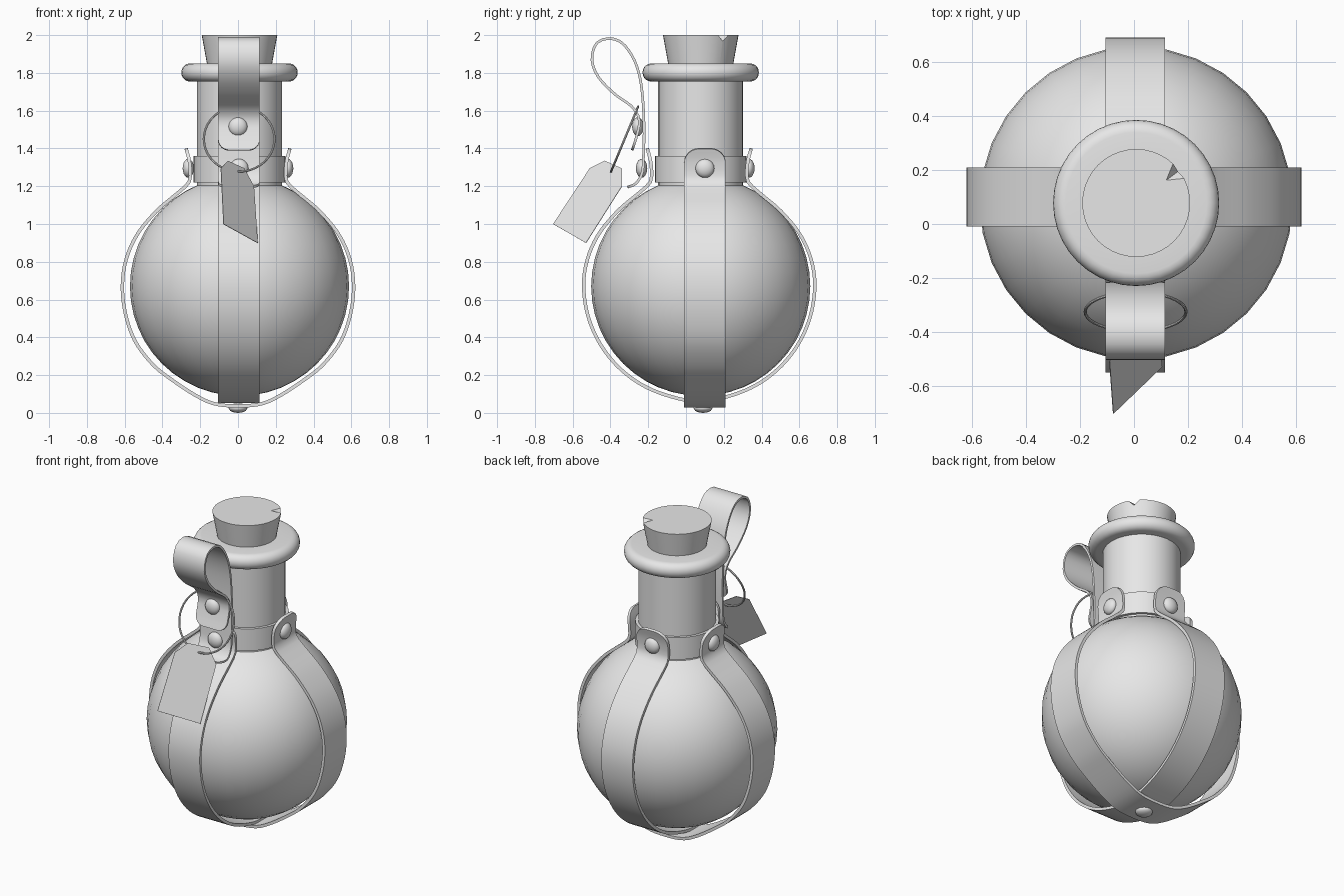
import bpy, bmesh, math
from mathutils import Vector, Matrix

if "Cube" in bpy.data.objects:
    bpy.data.objects.remove(bpy.data.objects["Cube"], do_unlink=True)

GREY = (0.8, 0.8, 0.8, 1)
grey = bpy.data.materials.new("plain grey")
grey.use_nodes = True
grey.diffuse_color = GREY
grey.node_tree.nodes["Principled BSDF"].inputs["Base Color"].default_value = GREY

AXIS = Vector((0.008, 0.078, 0))


def finish(name, bm, smooth=True):
    bmesh.ops.recalc_face_normals(bm, faces=bm.faces)
    mesh = bpy.data.meshes.new(name)
    bm.to_mesh(mesh)
    bm.free()
    mesh.materials.append(grey)
    ob = bpy.data.objects.new(name, mesh)
    bpy.context.collection.objects.link(ob)
    if smooth:
        bpy.ops.object.select_all(action="DESELECT")
        ob.select_set(True)
        bpy.context.view_layer.objects.active = ob
        bpy.ops.object.shade_smooth_by_angle(angle=math.radians(35))
    return ob


def lathe(name, profile, sides):
    bm = bmesh.new()
    verts = [bm.verts.new(AXIS + Vector((r, 0, z))) for r, z in profile]
    edges = [bm.edges.new(pair) for pair in zip(verts, verts[1:])]
    bmesh.ops.spin(bm, geom=verts + edges, cent=AXIS, axis=(0, 0, 1),
                   angle=math.tau, steps=sides, use_merge=True)
    bmesh.ops.remove_doubles(bm, verts=bm.verts, dist=0.0005)
    return finish(name, bm)


def smooth_path(points, steps=12):
    """Catmull-Rom samples through 2D points."""
    p = [Vector(q) for q in points]
    p = [2 * p[0] - p[1]] + p + [2 * p[-1] - p[-2]]
    out = []
    for a, b, c, d in zip(p, p[1:], p[2:], p[3:]):
        for i in range(steps):
            t = i / steps
            out.append(0.5 * (2 * b + (c - a) * t + (2 * a - 5 * b + 4 * c - d) * t * t
                              + (3 * b - a - 3 * c + d) * t ** 3))
    return out + [p[-2]]


def ribbon(name, points, place, half=0.11, corner=0.08, thick=0.018):
    """Leather band along a 2D path with rounded ends."""
    path = smooth_path(points)
    dist = [0]
    for a, b in zip(path, path[1:]):
        dist.append(dist[-1] + (b - a).length)
    total = dist[-1]

    def at(s):
        i = next((k for k in range(1, len(dist)) if dist[k] >= s), len(dist) - 1)
        t = (s - dist[i - 1]) / (dist[i] - dist[i - 1])
        return path[i - 1].lerp(path[i], min(t, 1))

    cap = [corner * (1 - math.cos(k * math.pi / 12)) for k in range(7)]
    count = int(total / 0.035)
    middle = [corner + (total - 2 * corner) * k / count for k in range(1, count)]
    bm = bmesh.new()
    rows = []
    for s in cap + middle + [total - c for c in reversed(cap)]:
        e = min(s, total - s, corner)
        w = half - corner + math.sqrt(max(0, corner ** 2 - (corner - e) ** 2))
        p = at(s)
        here, ahead, back = p, at(min(s + 0.008, total)), at(max(s - 0.008, 0))
        tangent = (ahead - back).normalized()
        n = Vector((-tangent.y, tangent.x)) * thick / 2
        rows.append([bm.verts.new(place(q.x, v, q.y))
                     for q, v in ((here + n, -w), (here + n, w), (here - n, w), (here - n, -w))])
    for a, b in zip(rows, rows[1:]):
        for k in range(4):
            bm.faces.new((a[k], a[k - 1], b[k - 1], b[k]))
    bm.faces.new(rows[0])
    bm.faces.new(rows[-1])
    return finish(name, bm)


def rivet(name, where, out, radius=0.05, height=0.03):
    bm = bmesh.new()
    bmesh.ops.create_uvsphere(bm, u_segments=20, v_segments=10, radius=1)
    turn = Vector(out).to_track_quat("Z", "Y").to_matrix().to_4x4()
    bm.transform(Matrix.Translation(where) @ turn @ Matrix.Diagonal((radius, radius, height, 1)))
    finish(name, bm)


# Flask: round body, neck and rolled lip
ball = [(0.58 * math.sin(a), 0.67 - 0.58 * math.cos(a))
        for a in (math.pi * k / 24 for k in range(22))]
lathe("body", ball + [(0.225, 1.23)], 32)
lathe("neck", [(0.225, 1.2), (0.225, 1.78)], 32)
lip = [(0.262 + 0.046 * math.cos(a), 1.802 + 0.048 * math.sin(a))
       for a in (math.pi * (k / 10 - 0.5) for k in range(11))]
lathe("lip", [(0.16, 1.754)] + lip + [(0.16, 1.85)], 40)
lathe("collar", [(0.225, 1.22), (0.243, 1.22), (0.243, 1.36), (0.225, 1.36), (0.225, 1.22)], 32)

# Cork with a chipped rim
cork = lathe("cork", [(0, 1.78), (0.16, 1.78), (0.2, 2.0), (0, 2.0)], 40)
bm = bmesh.new()
bmesh.ops.create_cone(bm, cap_ends=True, segments=4, radius1=0.06, radius2=0, depth=0.1)
a = math.radians(37)
radial = Vector((math.cos(a), math.sin(a), 0))
bm.transform(Matrix.Translation(AXIS + radial * 0.19 + Vector((0, 0, 2)))
             @ (-radial).to_track_quat("Z", "Y").to_matrix().to_4x4())
chip = finish("chip_cutter", bm, False)
chip.hide_render = True
chip.hide_set(True)
cut = cork.modifiers.new("chip", "BOOLEAN")
cut.operation, cut.object, cut.solver = "DIFFERENCE", chip, "EXACT"
bpy.context.view_layer.objects.active = cork
bpy.ops.object.modifier_apply(modifier=cut.name)
bpy.data.objects.remove(chip, do_unlink=True)

# Two crossing straps that cradle the body
top = [(0.275, 1.4), (0.257, 1.33), (0.252, 1.25), (0.268, 1.21), (0.33, 1.155),
       (0.43, 1.07), (0.53, 0.95), (0.59, 0.82), (0.612, 0.68)]
peaked = top + [(0.597, 0.53), (0.545, 0.38), (0.45, 0.255), (0.35, 0.175),
                (0.22, 0.09), (0.12, 0.047)]
rounded = top + [(0.612 * math.cos(b), 0.68 - 0.612 * math.sin(b))
                 for b in (math.radians(d) for d in range(15, 90, 15))]


def cradle(half_path, bottom):
    return half_path + [(0, bottom)] + [(-u, z) for u, z in reversed(half_path)]


ribbon("side_strap", cradle(peaked, 0.037), lambda u, v, z: (u, 0.1 + v, z))
ribbon("front_back_strap", cradle(rounded, 0.06), lambda u, v, z: (0.005 + v, 0.07 + u, z))

# Hanging loop of leather on the front
loop = [(-0.31, 1.195), (-0.265, 1.215), (-0.232, 1.27), (-0.225, 1.36), (-0.222, 1.5),
        (-0.228, 1.65), (-0.245, 1.78), (-0.28, 1.88), (-0.34, 1.96), (-0.41, 1.982),
        (-0.475, 1.955), (-0.498, 1.87), (-0.465, 1.78), (-0.38, 1.69), (-0.285, 1.62),
        (-0.247, 1.55), (-0.26, 1.47), (-0.285, 1.39)]
ribbon("hanging_loop", loop, lambda y, v, z: (0.005 + v, y, z), corner=0.06, thick=0.014)

# Rivets
for side, word in ((-1, "right"), (1, "left")):
    rivet(word + "_rivet", (side * 0.263, 0.1, 1.295), (side, 0, 0))
rivet("back_rivet", (0.005, 0.333, 1.295), (0, 1, 0))
rivet("front_rivet", (0.005, -0.235, 1.295), (0, -1, 0))
rivet("loop_rivet", (0, -0.255, 1.515), (0, -1, 0))
rivet("bottom_rivet", (0, 0.09, 0.026), (0, 0, -1), height=0.026)

# Wire ring
bm = bmesh.new()
ring = [Vector((0.187 * math.cos(t), 0.187 * math.sin(t), 0))
        for t in (math.tau * k / 40 for k in range(40))]
tube = []
for p in ring:
    d = p.normalized()
    tube.append([bm.verts.new(p + 0.006 * (d * math.cos(c) + Vector((0, 0, math.sin(c)))))
                 for c in (math.tau * j / 8 for j in range(8))])
for i in range(40):
    for j in range(8):
        bm.faces.new((tube[i - 1][j - 1], tube[i][j - 1], tube[i][j], tube[i - 1][j]))
bm.transform(Matrix.Translation((0.006, -0.325, 1.45)) @ Matrix.Rotation(math.atan2(0.18, 0.075), 4, "X"))
finish("wire_ring", bm)

# Paper tag with clipped corners
bm = bmesh.new()
tag = [(-0.053, -0.43, 1.335), (-0.09, -0.51, 1.295), (-0.076, -0.704, 1.0),
       (0.105, -0.53, 0.9), (0.085, -0.34, 1.2), (0.034, -0.34, 1.295)]
sheet = bm.faces.new([bm.verts.new(p) for p in tag])
sheet.normal_update()
back = bmesh.ops.extrude_face_region(bm, geom=[sheet], use_keep_orig=True)["geom"]
bmesh.ops.translate(bm, vec=sheet.normal * 0.003, verts=[g for g in back if isinstance(g, bmesh.types.BMVert)])
finish("tag", bm, False)
